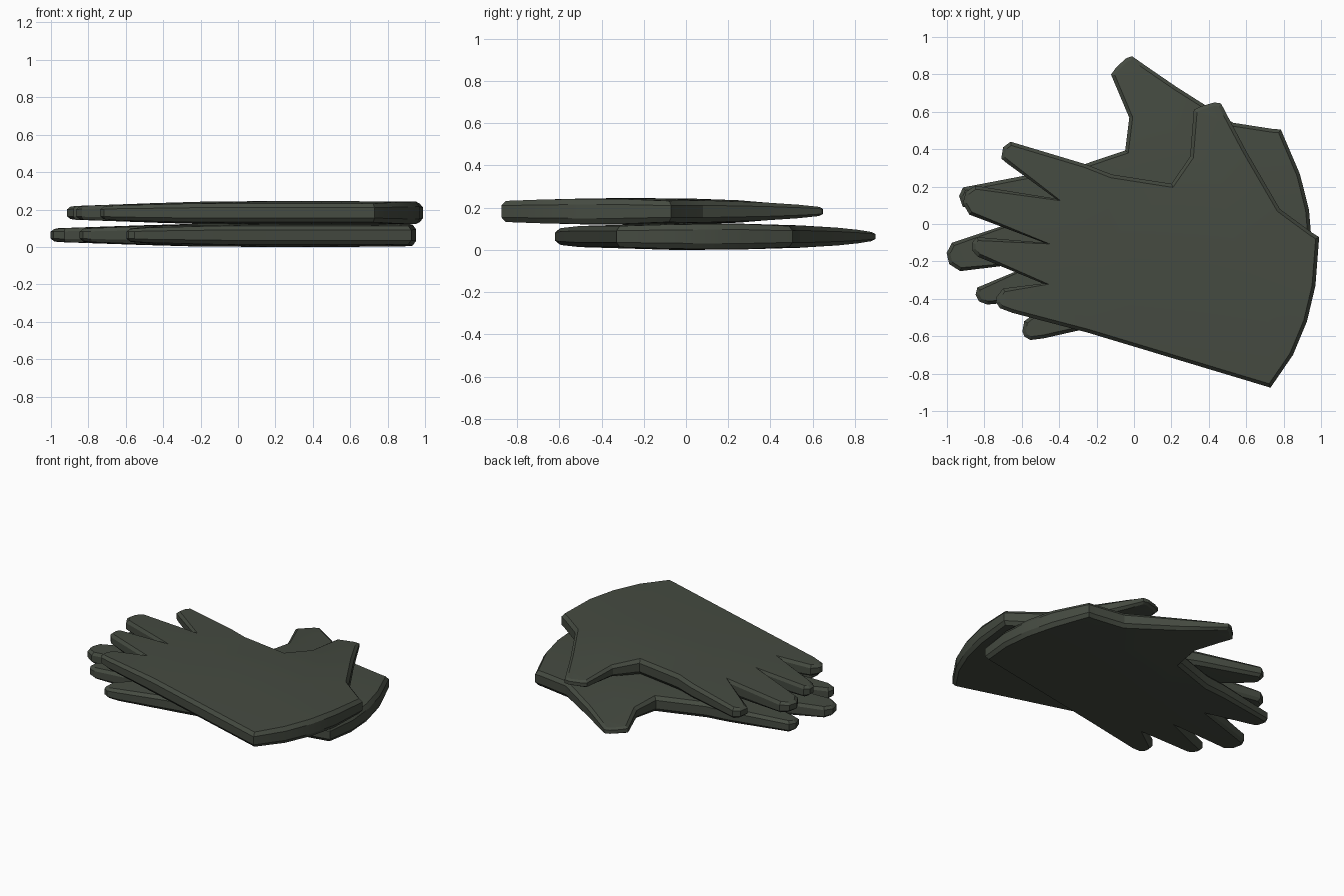
import bpy, bmesh, math
from mathutils import Vector, Matrix
from mathutils.geometry import delaunay_2d_cdt

if "Cube" in bpy.data.objects:
    bpy.data.objects.remove(bpy.data.objects["Cube"])

# glove outline, counter-clockwise: x, y, half thickness
OUTLINE = [
    # cuff arc
    (.73, -.875, .050), (.85, -.70, .056), (.925, -.52, .059), (.97, -.33, .060), (.99, -.07, .050),
    # wrist and thumb
    (.95, -.045, .051), (.78, .08, .053), (.60, .39, .042), (.52, .54, .032), (.465, .645, .022),
    (.43, .65, .021), (.36, .63, .021), (.32, .61, .024), (.30, .36, .039), (.20, .215, .052),
    # index finger
    (-.12, .265, .052), (-.26, .32, .048), (-.66, .44, .037), (-.70, .41, .033),
    (-.71, .35, .033), (-.68, .325, .037), (-.42, .136, .052),
    # middle finger
    (-.85, .205, .037), (-.90, .17, .033), (-.915, .11, .033), (-.88, .05, .037), (-.48, -.10, .052),
    # ring finger
    (-.84, -.07, .037), (-.866, -.10, .033), (-.866, -.14, .033), (-.835, -.175, .037), (-.487, -.318, .052),
    # little finger
    (-.70, -.345, .037), (-.735, -.39, .033), (-.737, -.42, .033), (-.717, -.45, .035),
    (-.65, -.475, .040), (-.25, -.58, .050),
]
# raised points across the back of the hand and the palm
INNER = [(.72, -.45, .062), (.55, -.15, .062), (.2, -.3, .063), (.25, 0, .062), (-.15, -.1, .061), (.45, .25, .053)]
INSET = .018


def inset_point(i):
    n = len(OUTLINE)
    a, p, b = (Vector(OUTLINE[k % n][:2]) for k in (i - 1, i, i + 1))
    d1, d2 = (p - a).normalized(), (b - p).normalized()
    m = Vector((-d1.y - d2.y, d1.x + d2.x)).normalized()
    k = max(.6, m.dot(Vector((-d1.y, d1.x))))
    return p + m * INSET / k


def glove(name, z, angle, pivot, target, mat):
    n = len(OUTLINE)
    tops = [inset_point(i) for i in range(n)]
    flat = tops + [Vector(p[:2]) for p in INNER]
    heights = [p[2] for p in OUTLINE + INNER]
    res = delaunay_2d_cdt(flat, [], [list(range(n))], 1, 1e-5)
    tris = [[res[3][v][0] for v in f] for f in res[2]]
    bm = bmesh.new()
    # rounded rim rings: two on the outline, plus inset top and bottom
    up = [bm.verts.new((p.x, p.y, h)) for p, h in zip(flat, heights)]
    mid_up = [bm.verts.new((x, y, h * .55)) for x, y, h in OUTLINE]
    mid_lo = [bm.verts.new((x, y, -h * .55)) for x, y, h in OUTLINE]
    low = [bm.verts.new((p.x, p.y, -h)) for p, h in zip(flat, heights)]
    for lo, hi in ((low, mid_lo), (mid_lo, mid_up), (mid_up, up)):
        for i in range(n):
            j = (i + 1) % n
            bm.faces.new((lo[i], lo[j], hi[j], hi[i]))
    for t in tris:
        bm.faces.new([up[v] for v in t])
        bm.faces.new([low[v] for v in reversed(t)])
    bmesh.ops.recalc_face_normals(bm, faces=bm.faces)
    # lay the glove in place
    bm.transform(Matrix.Translation((*target, z)) @ Matrix.Rotation(angle, 4, 'Z')
                 @ Matrix.Translation((-pivot[0], -pivot[1], 0)))
    me = bpy.data.meshes.new(name)
    bm.to_mesh(me)
    bm.free()
    me.materials.append(mat)
    ob = bpy.data.objects.new(name, me)
    bpy.context.collection.objects.link(ob)
    bpy.context.view_layer.objects.active = ob
    ob.select_set(True)
    bpy.ops.object.shade_smooth_by_angle(angle=math.radians(20))
    ob.select_set(False)


fabric = bpy.data.materials.new("dark_fabric")
fabric.diffuse_color = (.06, .07, .053, 1)
fabric.use_nodes = True
fabric.node_tree.nodes["Principled BSDF"].inputs["Base Color"].default_value = fabric.diffuse_color
PIVOT = (-.032, -.077)
glove("upper_glove", .182, 0, PIVOT, PIVOT, fabric)
glove("lower_glove", .063, math.radians(27.5), PIVOT, (-.118, .027), fabric)
